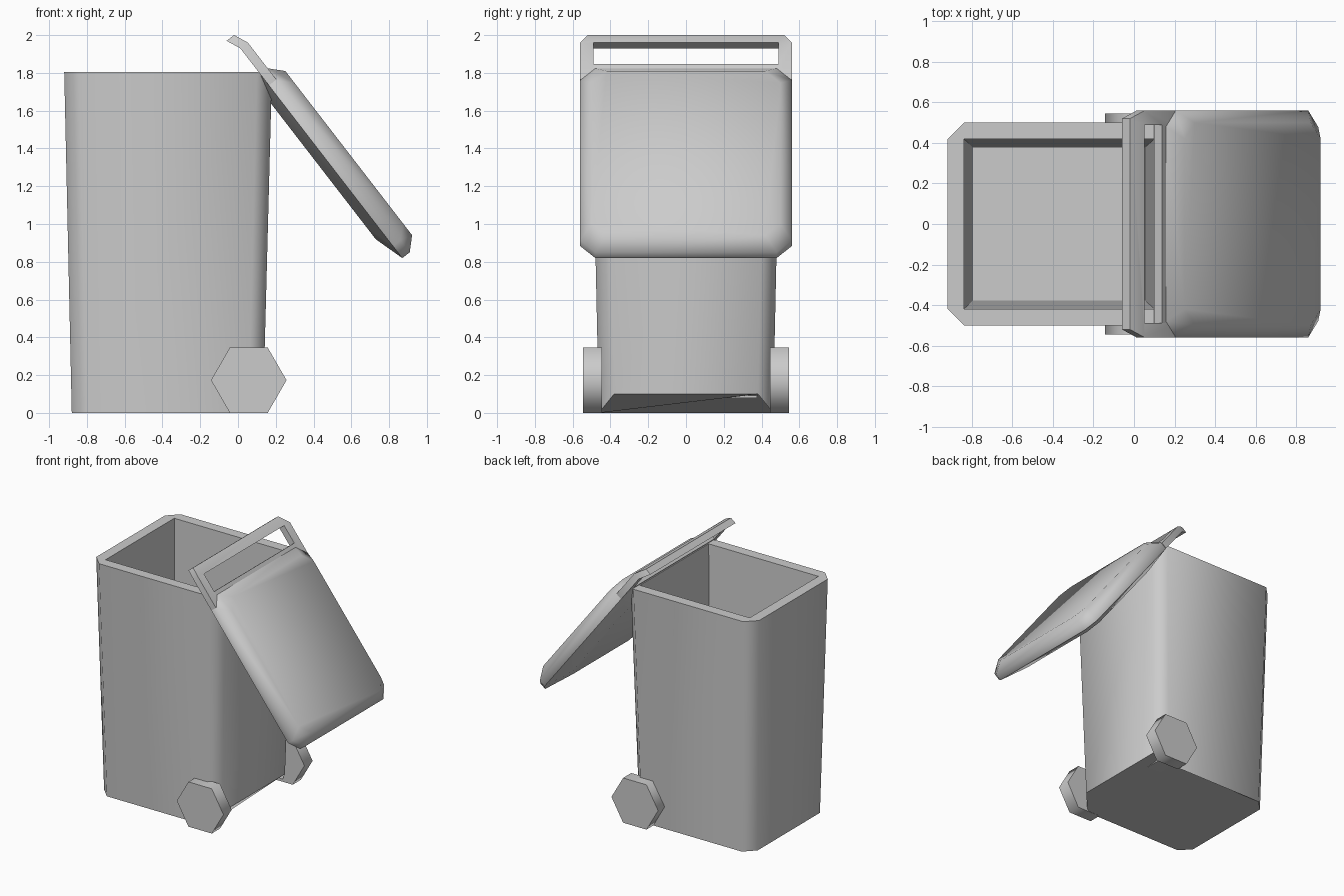
import bpy, bmesh, math

if "Cube" in bpy.data.objects:
    bpy.data.objects.remove(bpy.data.objects["Cube"])


def finish(bm, name, angle):
    bmesh.ops.remove_doubles(bm, verts=bm.verts[:], dist=1e-4)
    bmesh.ops.recalc_face_normals(bm, faces=bm.faces[:])
    me = bpy.data.meshes.new(name)
    bm.to_mesh(me)
    bm.free()
    ob = bpy.data.objects.new(name, me)
    bpy.context.collection.objects.link(ob)
    bpy.ops.object.select_all(action='DESELECT')
    ob.select_set(True)
    bpy.context.view_layer.objects.active = ob
    bpy.ops.object.shade_smooth_by_angle(angle=math.radians(angle))
    return ob


def octagon(x0, x1, w, c):
    """Chamfered rectangle, symmetric in y; c = 0 gives a plain rectangle."""
    return [(x0, w - c), (x0, c - w), (x0 + c, -w), (x1 - c, -w),
            (x1, c - w), (x1, w - c), (x1 - c, w), (x0 + c, w)]


def loft(bm, rings):
    """Skin consecutive rings of points and cap both ends."""
    rings = [[bm.verts.new(p) for p in r] for r in rings]
    for a, b in zip(rings, rings[1:]):
        for i in range(len(a)):
            j = (i + 1) % len(a)
            bm.faces.new((a[i], a[j], b[j], b[i]))
    bm.faces.new(rings[0])
    bm.faces.new(rings[-1])


def flat(z, *args):
    return [(x, y, z) for x, y in octagon(*args)]


# bin body: tapered, hollow, with a slanted lower back edge
bottom = flat(0, -0.88, 0.135, 0.461, 0.08)
for i in (4, 5):
    x, y, z = bottom[i]
    bottom[i] = (x, y, 0.1)
bm = bmesh.new()
loft(bm, [bottom,
          flat(1.805, -0.92, 0.18, 0.5, 0.08),
          flat(1.805, -0.84, 0.1, 0.42, 0),
          flat(0.08, -0.795, 0.055, 0.377, 0)])
finish(bm, "bin_body", 46)


# lid frame: u runs down the open lid, n points outward from it
def tilt(u, y, n):
    k = 0.61 ** 2 + 0.79 ** 2
    return ((0.61 * u + 0.79 * n) / k, y, (-0.79 * u + 0.61 * n) / k)


# lid: inner plug, rim and raised outer panel
bm = bmesh.new()
loft(bm, [[tilt(u, y, n) for u, y in octagon(*args)] for n, *args in (
    (1.137, -1.192, -0.281, 0.42, 0.08),
    (1.187, -1.345, -0.117, 0.56, 0.08),
    (1.237, -1.345, -0.117, 0.56, 0.08),
    (1.302, -1.277, -0.181, 0.50, 0.08))])
finish(bm, "lid", 46)

# lid handle: two arms, bent grip bar and the strip beside the lid
bm = bmesh.new()
T, D = 1.237, 1.204
sides = []
for s in (1, -1):
    v = [bm.verts.new(tilt(u, s * y, n)) for y, u, n in (
        (0.56, -1.27, T), (0.56, -1.517, T), (0.52, -1.593, D),
        (0.49, -1.517, T), (0.49, -1.375, T), (0.49, -1.27, T))]
    bm.faces.new((v[0], v[1], v[3], v[4], v[5]))
    sides.append(v)
a, b = sides
bm.faces.new((a[1], a[2], b[2], b[1], b[3], a[3]))
bm.faces.new((a[4], b[4], b[5], a[5]))
ext = bmesh.ops.extrude_face_region(bm, geom=bm.faces[:], use_keep_orig=True)
bmesh.ops.translate(bm, vec=tilt(0, 0, -0.05),
                    verts=[g for g in ext["geom"] if isinstance(g, bmesh.types.BMVert)])
finish(bm, "lid_handle", 30)

# hexagonal wheels
for s, side in ((-1, "front"), (1, "back")):
    bpy.ops.mesh.primitive_cylinder_add(vertices=6, radius=0.2, depth=0.1,
                                        location=(0.057, s * 0.495, 0.173),
                                        rotation=(math.pi / 2, math.pi / 6, 0))
    bpy.context.object.name = "wheel_" + side
    bpy.ops.object.shade_smooth_by_angle(angle=math.radians(65))
